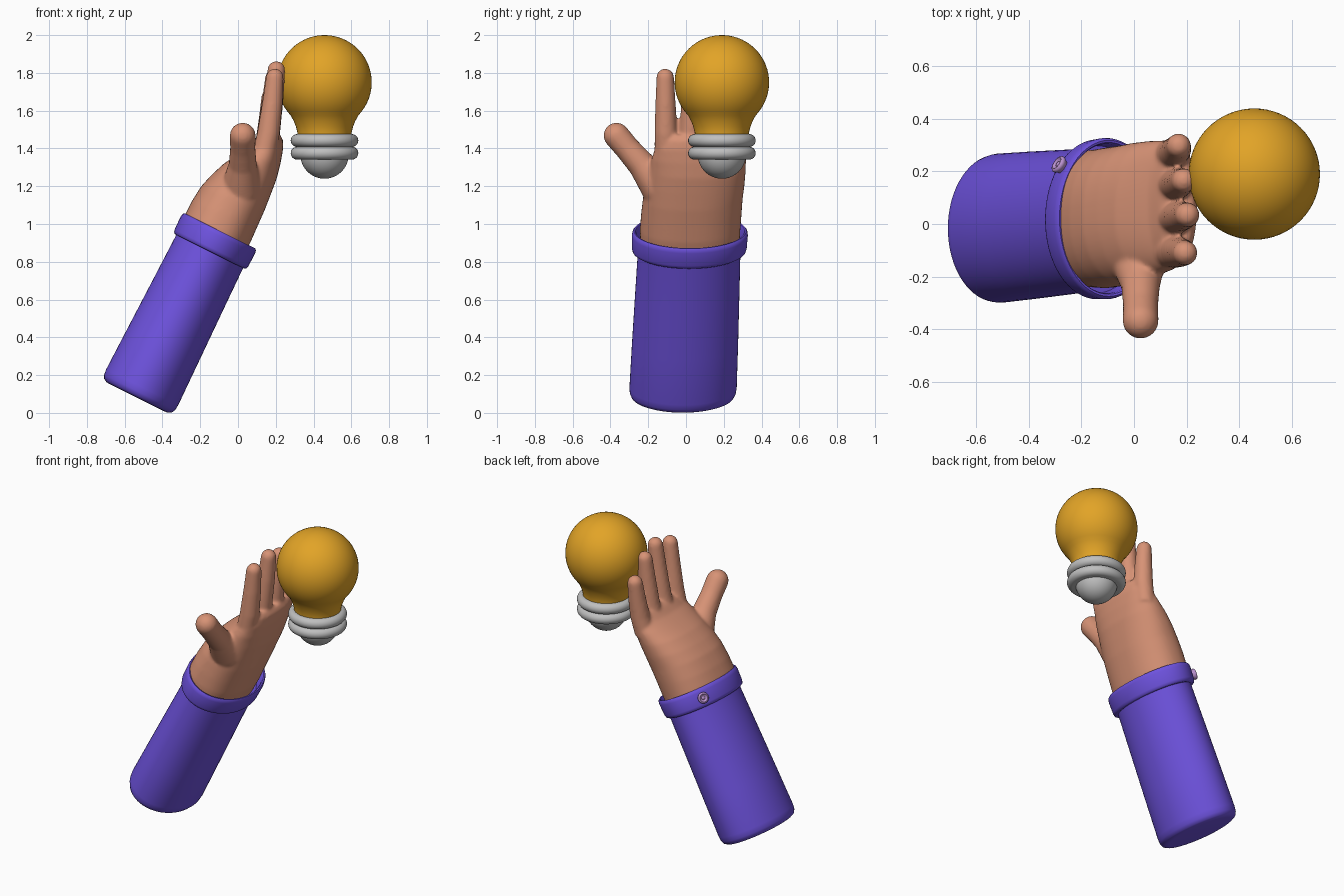
import bpy, bmesh, math
from mathutils import Vector as V

if "Cube" in bpy.data.objects:
    bpy.data.objects.remove(bpy.data.objects["Cube"])


def material(name, rgb):
    m = bpy.data.materials.new(name)
    m.diffuse_color = (*rgb, 1)
    m.use_nodes = True
    m.node_tree.nodes["Principled BSDF"].inputs["Base Color"].default_value = m.diffuse_color
    return m


SKIN = material("skin", (0.68, 0.29, 0.18))
PURPLE = material("purple_cloth", (0.155, 0.085, 0.73))
AMBER = material("amber_glass", (0.76, 0.37, 0.02))
METAL = material("grey_metal", (0.52, 0.52, 0.52))
LILAC = material("lilac_button", (0.48, 0.28, 0.61))


def loft(bm, sections, n=48, power=1.0):
    """Bridge closed rings (centre, half-axis u, half-axis v) and cap both ends."""
    def bend(t):
        return math.copysign(abs(t) ** power, t)
    rings = []
    for c, u, v in sections:
        angles = [2 * math.pi * i / n for i in range(n)]
        rings.append([bm.verts.new(c + u * bend(math.cos(a)) + v * bend(math.sin(a)))
                      for a in angles])
    for a, b in zip(rings, rings[1:]):
        for i in range(n):
            j = (i + 1) % n
            bm.faces.new((a[i], a[j], b[j], b[i]))
    bm.faces.new(rings[0][::-1])
    bm.faces.new(rings[-1])


def finish(name, bm, mat, angle=50):
    bmesh.ops.recalc_face_normals(bm, faces=bm.faces)
    me = bpy.data.meshes.new(name)
    bm.to_mesh(me)
    bm.free()
    me.materials.append(mat)
    me.shade_smooth()
    me.set_sharp_from_angle(angle=math.radians(angle))
    ob = bpy.data.objects.new(name, me)
    bpy.context.collection.objects.link(ob)
    return ob


def lathe(name, profile, origin, axis, mat, n=48):
    """Turn a (radius, height) profile about an axis."""
    axis = V(axis).normalized()
    u = axis.orthogonal().normalized()
    v = axis.cross(u)
    bm = bmesh.new()
    loft(bm, [(V(origin) + axis * h, u * r, v * r) for r, h in profile], n)
    return finish(name, bm, mat)


# Sleeve and cuff share a leaning axis with an oval cross-section
AXIS = V((0.445, 0.04, 0.895)).normalized()
ACROSS = V((0.895, 0, -0.445)).normalized()
START = V((-0.525, -0.017, 0.10))


def oval_tube(name, profile):
    bm = bmesh.new()
    loft(bm, [(START + AXIS * s, ACROSS * hx, V((0, hy, 0))) for s, hx, hy in profile], 64)
    return finish(name, bm, PURPLE)


oval_tube("sleeve", [
    (-0.022, 0.165, 0.235), (-0.02, 0.182, 0.254), (-0.01, 0.2, 0.272), (0.01, 0.21, 0.281),
    (0.04, 0.213, 0.284), (0.3, 0.208, 0.281), (0.6, 0.202, 0.276), (0.82, 0.198, 0.272),
    (0.87, 0.198, 0.272)])
oval_tube("cuff", [
    (0.845, 0.19, 0.265), (0.843, 0.205, 0.29), (0.85, 0.214, 0.3), (0.865, 0.218, 0.304),
    (0.94, 0.22, 0.307), (0.957, 0.217, 0.304), (0.965, 0.21, 0.297), (0.963, 0.202, 0.289),
    (0.95, 0.197, 0.284), (0.87, 0.194, 0.28)])

# Cuff button with a raised rim and a small centre stud
button_axis = V((-0.755 / 0.215 * 0.895, 0.656 / 0.305, 0.755 / 0.215 * 0.445))
lathe("cuff_button", [
    (0.024, -0.015), (0.028, 0.0), (0.034, 0.008), (0.035, 0.016), (0.031, 0.022),
    (0.025, 0.023), (0.02, 0.018), (0.016, 0.014), (0.012, 0.014), (0.01, 0.019),
    (0.004, 0.021)], (-0.277, 0.22, 0.985), button_axis, LILAC, 24)

# Hand: palm, four fingers and thumb fused into one smooth skin
hand = bmesh.new()
palm = [  # back x, back z, palm x, palm z, centre y, half width
    (-0.31, 0.95, 0.01, 0.80, 0.02, 0.262),
    (-0.28, 1.05, 0.065, 0.90, 0.022, 0.266),
    (-0.245, 1.12, 0.10, 0.98, 0.028, 0.266),
    (-0.195, 1.20, 0.14, 1.07, 0.036, 0.264),
    (-0.14, 1.26, 0.175, 1.16, 0.048, 0.262),
    (-0.075, 1.32, 0.205, 1.24, 0.06, 0.256),
    (0.0, 1.37, 0.225, 1.32, 0.068, 0.25),
    (0.06, 1.41, 0.238, 1.39, 0.074, 0.238),
    (0.095, 1.45, 0.24, 1.44, 0.078, 0.215),
    (0.125, 1.475, 0.225, 1.47, 0.08, 0.18)]
sections = []
for bx, bz, px, pz, yc, hy in palm:
    back, front = V((bx, yc, bz)), V((px, yc, pz))
    sections.append(((back + front) / 2, (front - back) / 2, V((0, hy, 0))))
loft(hand, sections, 48, 0.88)


def digit(points, radii):
    """Tapered tube with a hemispherical tip; the last point is the tip centre."""
    pts = [V(p) for p in points]
    end = (pts[-1] - pts[-2]).normalized()
    rows = list(zip(pts, radii))
    for k in range(1, 7):
        a = k * math.radians(14)
        rows.append((pts[-1] + end * radii[-1] * math.sin(a), radii[-1] * math.cos(a)))
    u = end.cross(V((0, 1, 0))).normalized()
    v = end.cross(u)
    loft(hand, [(p, u * r, v * r) for p, r in rows], 24)


fingers = [  # base y, tip x, tip y, tip z
    (-0.105, 0.195, -0.11, 1.822),
    (0.02, 0.203, 0.035, 1.862),
    (0.145, 0.19, 0.165, 1.82),
    (0.255, 0.17, 0.298, 1.715)]
for by, tx, ty, tz in fingers:
    base, tip = V((0.125, by, 1.32)), V((tx, ty, tz - 0.046))
    mid1, mid2 = base.lerp(tip, 0.35), base.lerp(tip, 0.7)
    mid1.x += 0.012
    mid2.x += 0.008
    digit([base, mid1, mid2, tip], [0.062, 0.060, 0.054, 0.047])
digit([(-0.02, -0.05, 1.06), (0.015, -0.14, 1.20), (0.025, -0.235, 1.315),
       (0.025, -0.31, 1.40), (0.025, -0.368, 1.468)],
      [0.11, 0.105, 0.074, 0.067, 0.069])
hand_ob = finish("hand", hand, SKIN, 180)
remesh = hand_ob.modifiers.new("fuse", 'REMESH')
remesh.mode = 'VOXEL'
remesh.voxel_size = 0.009
remesh.use_smooth_shade = True
smooth = hand_ob.modifiers.new("soften", 'SMOOTH')
smooth.factor = 0.5
smooth.iterations = 10

# Light bulb: glass, screw rings and contact tip
BX, BY = 0.458, 0.19
glass = [(0.25 * math.cos(math.radians(a)), 1.75 + 0.25 * math.sin(math.radians(a)))
         for a in range(88, -41, -6)]
glass += [(0.178, 1.573), (0.163, 1.545), (0.151, 1.515), (0.144, 1.485), (0.141, 1.44)]
lathe("bulb_glass", glass, (BX, BY, 0), (0, 0, 1), AMBER, 64)
for i, z in enumerate((1.442, 1.375)):
    ring = [(0.1, z + 0.034)]
    ring += [(0.145 + 0.034 * math.cos(math.radians(a)), z + 0.034 * math.sin(math.radians(a)))
             for a in range(90, -91, -15)]
    ring += [(0.1, z - 0.034)]
    lathe(f"screw_ring_{i + 1}", ring, (BX, BY, 0), (0, 0, 1), METAL, 48)
tip = [(0.128 * math.cos(math.radians(a)), 1.368 + 0.128 * math.sin(math.radians(a)))
       for a in range(0, -89, -8)]
lathe("contact_tip", tip, (BX, BY, 0), (0, 0, 1), METAL, 48)
